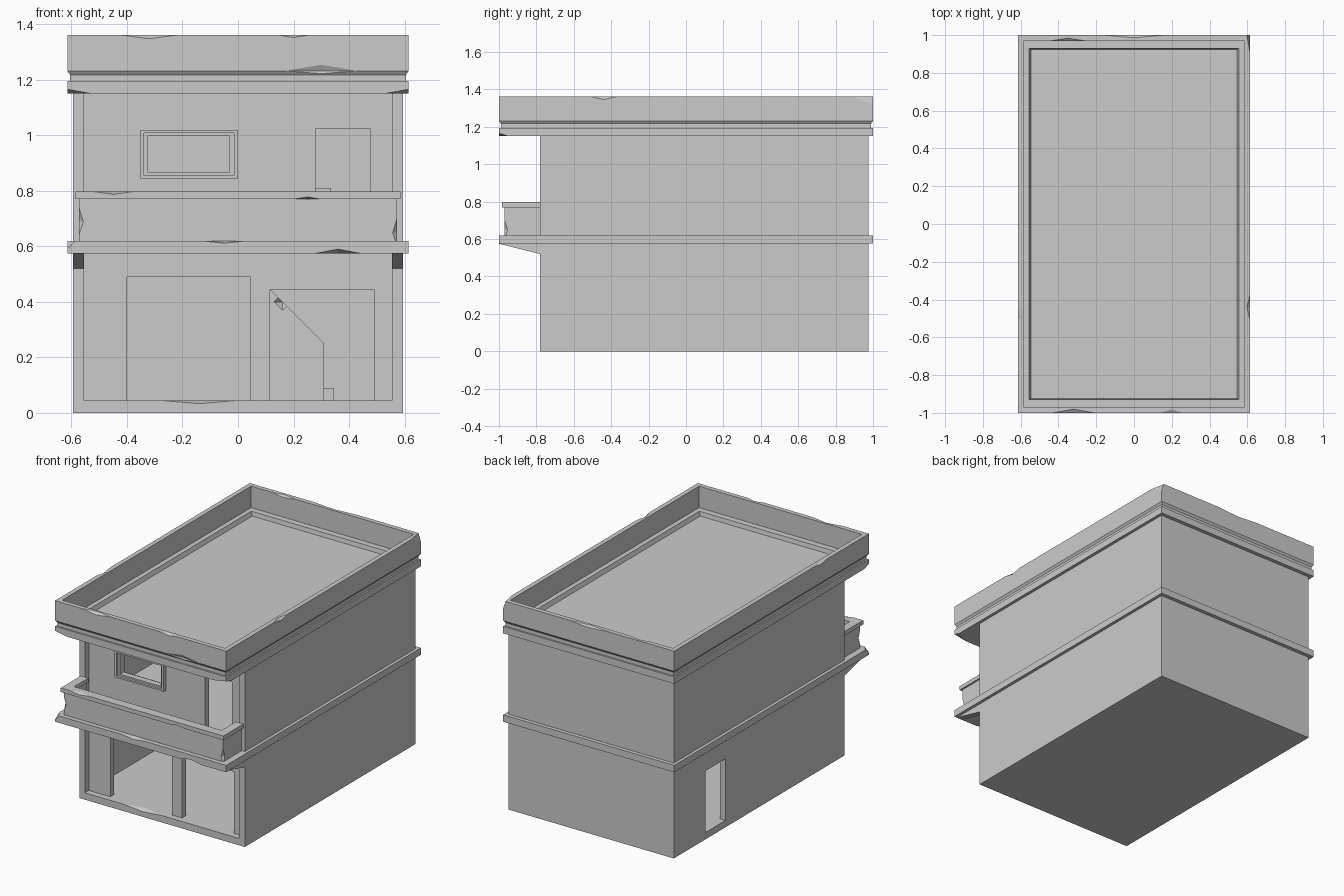
import bpy, bmesh

if "Cube" in bpy.data.objects:
    bpy.data.objects.remove(bpy.data.objects["Cube"])


def finish(name, bm):
    bmesh.ops.recalc_face_normals(bm, faces=bm.faces)
    me = bpy.data.meshes.new(name)
    bm.to_mesh(me)
    bm.free()
    ob = bpy.data.objects.new(name, me)
    bpy.context.collection.objects.link(ob)
    return ob


def box(name, x0, x1, y0, y1, z0, z1):
    bm = bmesh.new()
    bmesh.ops.create_cube(bm, size=1)
    for v in bm.verts:
        v.co = (x1 if v.co.x > 0 else x0, y1 if v.co.y > 0 else y0, z1 if v.co.z > 0 else z0)
    return finish(name, bm)


def prism(name, pts, axis, a, b):
    """Extrude a 2D outline along an axis from a to b."""
    place = {'x': lambda p, t: (t, p[0], p[1]),
             'y': lambda p, t: (p[0], t, p[1]),
             'z': lambda p, t: (p[0], p[1], t)}[axis]
    bm = bmesh.new()
    lo = [bm.verts.new(place(p, a)) for p in pts]
    hi = [bm.verts.new(place(p, b)) for p in pts]
    n = len(pts)
    bm.faces.new(lo)
    bm.faces.new(hi)
    for i in range(n):
        bm.faces.new((lo[i], lo[(i + 1) % n], hi[(i + 1) % n], hi[i]))
    return finish(name, bm)


def ring(name, profile):
    """Sweep a closed (half x, half y, z) profile round a rectangle."""
    bm = bmesh.new()
    loops = [[bm.verts.new((sx * x, sy * y, z)) for sx, sy in ((-1, -1), (1, -1), (1, 1), (-1, 1))]
             for x, y, z in profile]
    n = len(loops)
    for i in range(n):
        p, q = loops[i], loops[(i + 1) % n]
        for k in range(4):
            bm.faces.new((p[k], p[(k + 1) % 4], q[(k + 1) % 4], q[k]))
    return finish(name, bm)


def cut(ob, cutter):
    cutter.hide_render = True
    m = ob.modifiers.new("cut", 'BOOLEAN')
    m.operation, m.solver, m.object = 'DIFFERENCE', 'EXACT', cutter
    bpy.context.view_layer.objects.active = ob
    bpy.ops.object.modifier_apply(modifier=m.name)
    bpy.data.objects.remove(cutter, do_unlink=True)


def chip(ob, centre, half):
    """Knock a diamond shaped nick out of an edge."""
    bm = bmesh.new()
    for i in range(3):
        for s in (-1, 1):
            co = list(centre)
            co[i] += s * half[i]
            bm.verts.new(co)
    bmesh.ops.convex_hull(bm, input=bm.verts)
    cut(ob, finish("chip_cutter", bm))


# Ground slab
base = box("ground_slab", -.595, .595, -.78, .975, 0, .045)
chip(base, (-.14, -.78, .045), (.14, .03, .012))

# Walls of both storeys; the front wall sits back between the side walls
walls = {}
for level, z0, z1 in (("lower", .045, .575), ("upper", .62, 1.15)):
    for side, s in (("left", -1), ("right", 1)):
        xa, xb = sorted((s * .595, s * .555))
        walls[level, side] = box(f"{level}_{side}_wall", xa, xb, -.78, .975, z0, z1)
    box(f"{level}_back_wall", -.555, .555, .935, .975, z0, z1)
    walls[level, "front"] = box(f"{level}_front_wall", -.555, .555, -.74, -.70, z0, z1)

# Openings: shop fronts, side door, balcony door, window
for wall, dims in ((("lower", "front"), (-.40, .045, -.9, -.6, .0, .49)),
                   (("lower", "front"), (.115, .49, -.9, -.6, .0, .445)),
                   (("lower", "left"), (-.7, -.5, .445, .65, .0, .445)),
                   (("upper", "front"), (.28, .475, -.9, -.6, .5, 1.025)),
                   (("upper", "front"), (-.325, -.03, -.9, -.6, .862, 1.0))):
    cut(walls[wall], box("opening_cutter", *dims))

# Window frame
frame = box("window_frame", -.352, 0, -.765, -.73, .845, 1.02)
cut(frame, box("frame_cutter", -.338, -.014, -.8, -.70, .856, 1.008))
sash = box("window_sash", -.338, -.014, -.75, -.71, .856, 1.008)
cut(sash, box("sash_cutter", -.325, -.03, -.8, -.6, .866, 1.0))

# Middle floor slab with stair hole, running out under the balcony
slab = box("middle_floor_slab", -.615, .615, -1, 1, .575, .62)
cut(slab, box("stair_hole_cutter", -.23, .30, .72, .935, .5, .7))
chip(slab, (-.05, -1, .62), (.08, .03, .009))
chip(slab, (.36, -1, .575), (.08, .04, .015))
chip(slab, (-.615, -1, .62), (.03, .04, .03))

# Balcony brackets
for name, xa, xb in (("left_bracket", -.595, -.555), ("right_bracket", .555, .595)):
    prism(name, [(-.78, .52), (-.78, .575), (-1, .575)], 'x', xa, xb)


# Balcony wall and cap, U shaped in plan
def u_shape(xo, yo, xi, yi):
    yb = -.78
    return [(-xo, yb), (-xo, yo), (xo, yo), (xo, yb), (xi, yb), (xi, yi), (-xi, yi), (-xi, yb)]


balcony = prism("balcony_wall", u_shape(.573, -.97, .54, -.937), 'z', .62, .77)
for x, z in ((-.573, .69), (.573, .65)):
    chip(balcony, (x, -.97, z), (.016, .016, .05))
cap = prism("balcony_cap", u_shape(.585, -.985, .53, -.925), 'z', .77, .797)
chip(cap, (-.45, -.985, .797), (.07, .03, .01))
chip(cap, (.25, -.985, .77), (.05, .03, .008))

# Roof slab
roof = box("roof_slab", -.615, .615, -1, 1, 1.15, 1.195)
for x in (-.615, .615):
    chip(roof, (x, -1, 1.15), (.09, .05, .016))

# Parapet with recessed band below and inner gutter ledge
parapet = ring("roof_parapet", [(.605, .99, 1.195), (.605, .99, 1.218), (.615, 1, 1.232), (.615, 1, 1.362),
                                (.585, .97, 1.362), (.585, .97, 1.222), (.555, .93, 1.222), (.545, .925, 1.195)])
for centre, half in (((-.32, -1, 1.362), (.11, .02, .014)),
                     ((.20, -1, 1.362), (.06, .018, .01)),
                     ((.30, -1, 1.232), (.13, .012, .022)),
                     ((-.615, -.5, 1.362), (.018, .07, .012)),
                     ((.615, -.44, 1.362), (.018, .07, .016)),
                     ((.615, 1, 1.362), (.018, .1, .05)),
                     ((-.35, .97, 1.362), (.09, .014, .012)),
                     ((0, 1, 1.362), (.16, .014, .01))):
    chip(parapet, centre, half)

# Staircase along the back wall, solid underneath
steps, n = [(.345, .045)], 13
rise = .575 / n
for i in range(n):
    x, z = .345 - i * rise, .045 + (i + 1) * rise
    steps += [(x, z), (x - rise, z)]
steps.append((.345 - n * rise, .045))
prism("stairs", steps, 'y', .72, .935)

# Solid stair banister below and guard wall round the hole above
banister = prism("stair_banister", [(.31, .045), (.31, .25), (-.015, .575), (-.555, .575), (-.555, .045)],
                 'y', .68, .72)
chip(banister, (.16, .68, .40), (.03, .02, .03))
box("stair_guard_side", -.23, .335, .68, .72, .62, .81)
box("stair_guard_end", .30, .335, .72, .935, .62, .81)
